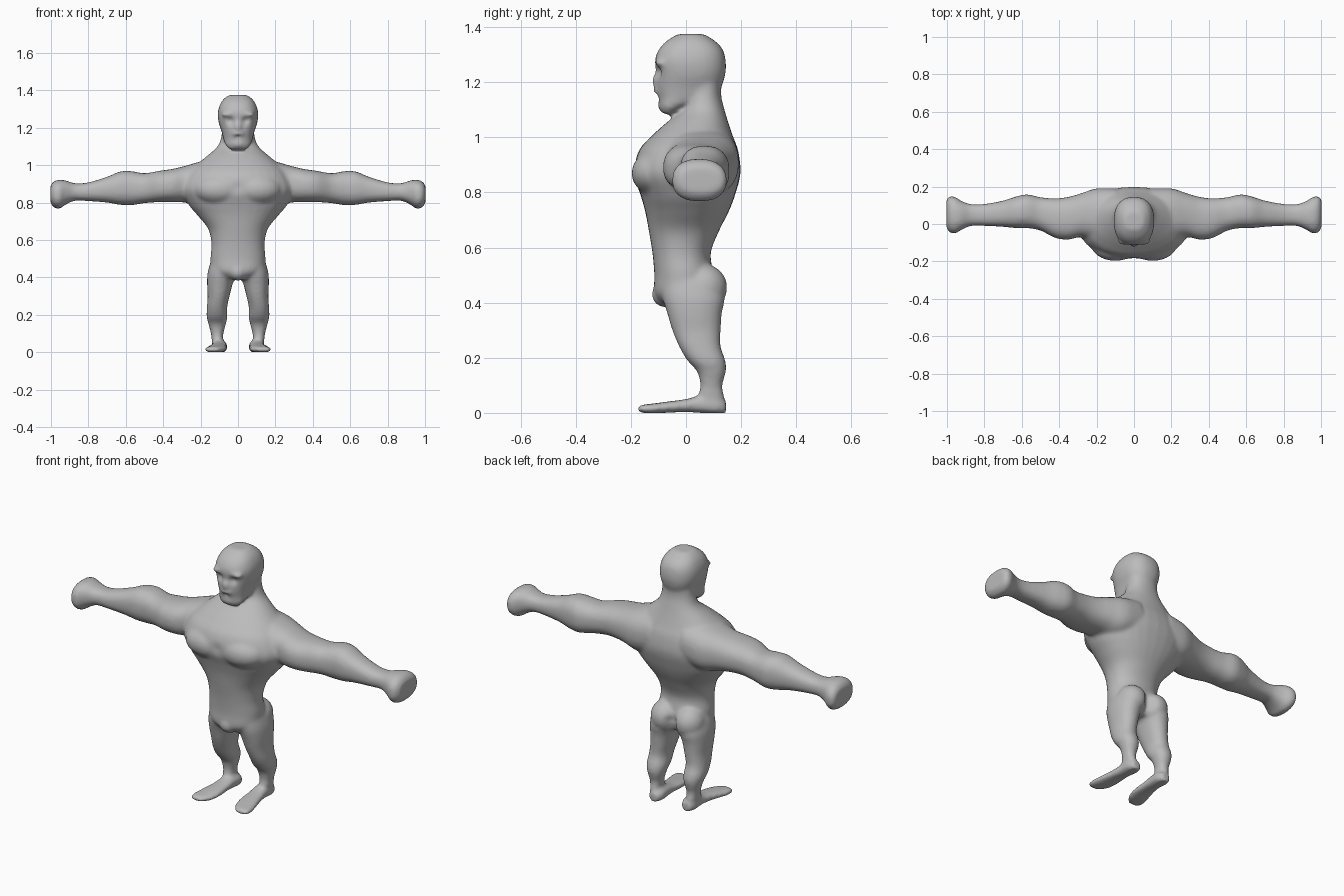
import bpy, bmesh, math
from mathutils import Vector

bm = bmesh.new()


def spline(rows, steps=5):
    """Catmull-Rom resampling of section rows."""
    out = []
    for i in range(len(rows) - 1):
        p = [rows[max(0, min(len(rows) - 1, i + k))] for k in (-1, 0, 1, 2)]
        for s in range(steps):
            t = s / steps
            out.append([0.5 * (2 * b + (c - a) * t + (2 * a - 5 * b + 4 * c - d) * t * t
                               + (3 * b - a - 3 * c + d) * t ** 3) for a, b, c, d in zip(*p)])
    return out + [list(rows[-1])]


def loft(axis, rows, power=2.0, side=1, n=32):
    """Rows are (position, low1, high1, low2, high2) in the two other axes."""
    rings = []
    for t, a0, a1, b0, b1 in spline(rows):
        ring = []
        for k in range(n):
            w = 2 * math.pi * k / n
            c, s = math.cos(w), math.sin(w)
            a = (a0 + a1) / 2 + (a1 - a0) / 2 * math.copysign(abs(c) ** (2 / power), c)
            b = (b0 + b1) / 2 + (b1 - b0) / 2 * math.copysign(abs(s) ** (2 / power), s)
            x, y, z = {'x': (t, a, b), 'y': (a, t, b), 'z': (a, b, t)}[axis]
            ring.append(bm.verts.new((x * side, y, z)))
        rings.append(ring)
    faces = [bm.faces.new(rings[0]), bm.faces.new(rings[-1])]
    for r, q in zip(rings, rings[1:]):
        faces += [bm.faces.new((r[k], r[(k + 1) % n], q[(k + 1) % n], q[k])) for k in range(n)]
    bmesh.ops.recalc_face_normals(bm, faces=faces)


def ball(center, radii):
    made = bmesh.ops.create_uvsphere(bm, u_segments=24, v_segments=16, radius=1)
    for v in made['verts']:
        v.co = Vector([c + r * q for c, r, q in zip(center, radii, v.co)])


# torso and neck
loft('z', [(0.39, -.07, .07, -.085, .08), (0.43, -.135, .135, -.115, .10), (0.50, -.147, .147, -.115, .10),
           (0.58, -.142, .142, -.122, .09), (0.66, -.16, .16, -.135, .12), (0.73, -.215, .215, -.148, .155),
           (0.79, -.265, .265, -.165, .178), (0.87, -.30, .30, -.19, .198), (0.95, -.27, .27, -.172, .19),
           (1.00, -.225, .225, -.13, .172), (1.05, -.165, .165, -.075, .155), (1.10, -.11, .11, -.015, .14),
           (1.15, -.09, .09, 0, .128), (1.21, -.085, .085, 0, .128)], 2.2)

# head
loft('z', [(1.085, -.045, .045, -.085, -.045), (1.11, -.068, .068, -.095, -.005), (1.14, -.078, .078, -.10, .08),
           (1.18, -.088, .088, -.108, .125), (1.23, -.104, .104, -.108, .143), (1.28, -.108, .108, -.113, .144),
           (1.32, -.098, .098, -.098, .133), (1.35, -.08, .08, -.07, .105), (1.375, -.05, .05, -.03, .065)], 2.4)
ball((0, -.095, 1.205), (.022, .03, .03))      # nose
ball((0, -.095, 1.168), (.035, .026, .016))    # upper lip
ball((0, -.08, 1.115), (.045, .022, .025))     # chin
ball((0, -.07, .43), (.05, .055, .048))        # groin

for s in (1, -1):
    ball((.10 * s, -.10, .87), (.135, .098, .085))   # chest muscle
    ball((.072 * s, .065, .455), (.08, .085, .085))  # buttock
    ball((.045 * s, -.09, 1.27), (.045, .025, .014)) # brow
    # arm and fist
    loft('x', [(.10, -.10, .19, .80, 1.04), (.20, -.09, .19, .785, 1.02), (.28, -.07, .165, .80, .997),
               (.35, -.083, .145, .803, .98), (.42, -.075, .137, .803, .97), (.50, -.035, .143, .797, .957),
               (.57, -.022, .158, .786, .968), (.63, -.022, .147, .788, .966), (.70, -.015, .125, .80, .938),
               (.80, -.01, .107, .808, .908), (.87, -.01, .106, .81, .903), (.92, -.03, .122, .79, .918),
               (.955, -.05, .144, .767, .922), (.985, -.045, .148, .775, .913), (1.003, -.02, .13, .80, .89)],
         2.4, s)
    # leg
    loft('z', [(.02, .07, .135, .06, .14), (.06, .08, .14, .045, .138), (.10, .078, .145, .052, .132),
               (.15, .065, .158, .04, .145), (.19, .057, .168, .005, .143), (.24, .058, .166, -.025, .126),
               (.30, .045, .162, -.05, .126), (.36, .03, .165, -.068, .13), (.42, .012, .163, -.085, .14),
               (.48, .02, .148, -.085, .12)], 2.2, s)
    # foot
    loft('y', [(.145, .075, .125, -.002, .045), (.11, .058, .14, -.004, .06), (.05, .06, .14, 0, .062),
               (0, .06, .148, .003, .05), (-.06, .058, .162, .001, .042), (-.12, .068, .176, -.002, .034),
               (-.155, .09, .176, 0, .03), (-.175, .11, .16, .004, .024)], 2.5, s)

mesh = bpy.data.meshes.new("body")
bm.to_mesh(mesh)
bm.free()
body = bpy.data.objects.new("body", mesh)
bpy.context.collection.objects.link(body)

# fuse the parts into one skin and relax it
remesh = body.modifiers.new("fuse", 'REMESH')
remesh.mode = 'VOXEL'
remesh.voxel_size = 0.009
relax = body.modifiers.new("relax", 'SMOOTH')
relax.factor = 0.5
relax.iterations = 9
skin = bpy.data.meshes.new_from_object(body.evaluated_get(bpy.context.evaluated_depsgraph_get()))
body.modifiers.clear()
body.data = skin

# soft dents: (x, y, z), radius, push along y
dents = [((.042, -.11, 1.238), .02, .016), ((-.042, -.11, 1.238), .02, .016),   # eye sockets
         ((0, -.115, 1.148), .014, .014),                                      # mouth
         ((0, -.19, .88), .03, .008),                                          # breastbone
         ((0, .14, .46), .025, .03), ((0, .14, .42), .025, .03)]               # buttock cleft
for v in skin.vertices:
    for c, r, push in dents:
        d = (v.co - Vector(c)).length / r
        if d < 3:
            v.co.y += math.copysign(push, -c[1]) * math.exp(-d * d)
    v.co.z = max(v.co.z, 0)

grey = bpy.data.materials.new("plain grey")
grey.diffuse_color = (0.5, 0.5, 0.5, 1)
skin.materials.clear()
skin.materials.append(grey)
for p in skin.polygons:
    p.use_smooth = True
    p.material_index = 0
